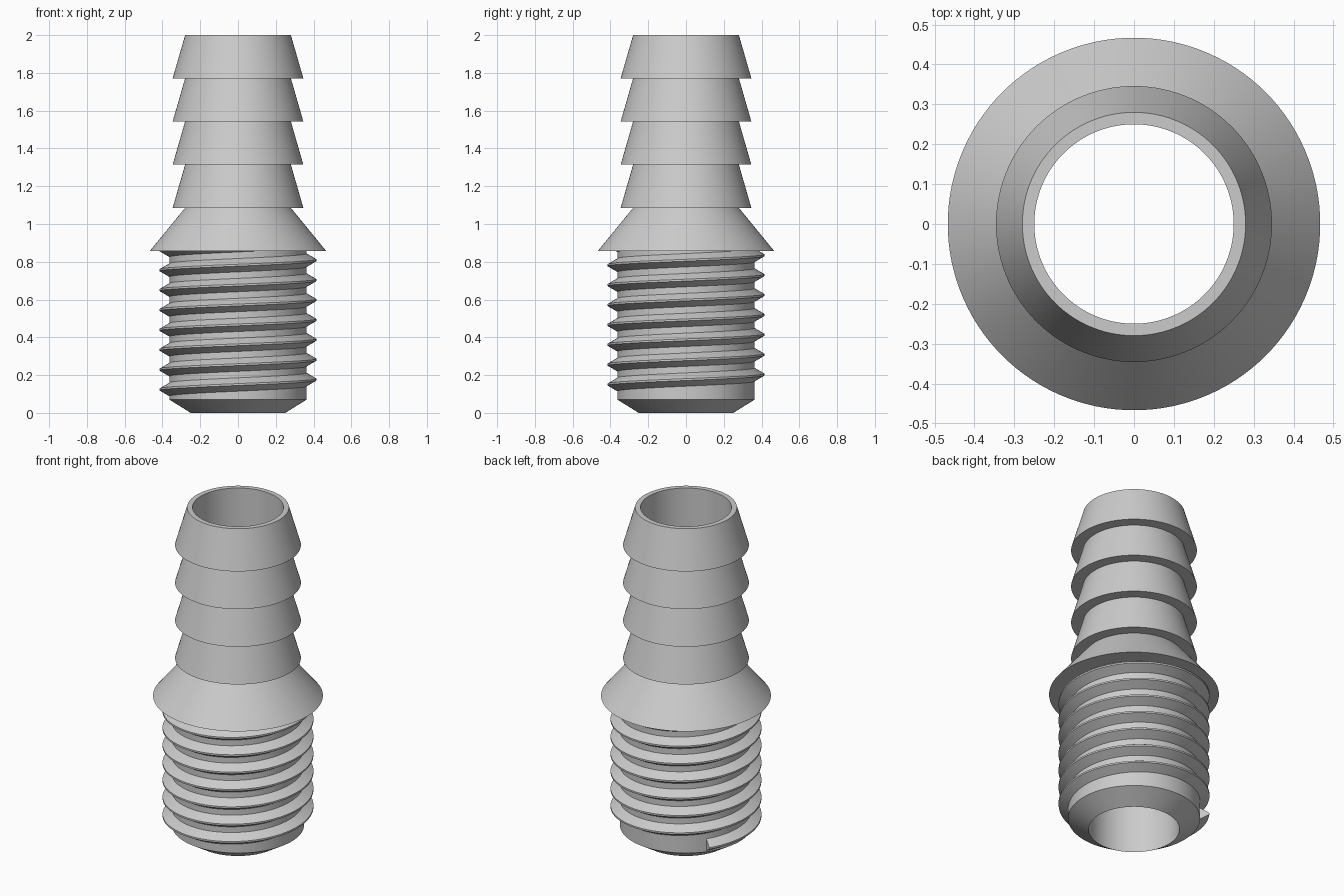
import bpy
import bmesh
from math import sin, cos, radians

cube = bpy.data.objects.get("Cube")
if cube:
    bpy.data.objects.remove(cube, do_unlink=True)

SEGMENTS = 120
BORE, CORE, CREST = 0.25, 0.363, 0.415      # radii
COLLAR_Z, TOP_Z, BARBS = 0.857, 2.0, 4

grey = bpy.data.materials.new("light grey")
grey.use_nodes = True
colour = (0.6, 0.6, 0.6, 1)
grey.diffuse_color = colour
grey.node_tree.nodes["Principled BSDF"].inputs["Base Color"].default_value = colour


def loft(name, rings, closed):
    """Skin a row of equal closed sections; join the ends or cap them."""
    bm = bmesh.new()
    loops = [[bm.verts.new(p) for p in ring] for ring in rings]
    pairs = list(zip(loops, loops[1:]))
    if closed:
        pairs.append((loops[-1], loops[0]))
    else:
        bm.faces.new(loops[0])
        bm.faces.new(loops[-1])
    for a, b in pairs:
        for i in range(len(a)):
            j = (i + 1) % len(a)
            bm.faces.new((a[i], a[j], b[j], b[i]))
    bmesh.ops.recalc_face_normals(bm, faces=bm.faces)
    mesh = bpy.data.meshes.new(name)
    bm.to_mesh(mesh)
    bm.free()
    mesh.materials.append(grey)
    obj = bpy.data.objects.new(name, mesh)
    bpy.context.collection.objects.link(obj)
    bpy.ops.object.select_all(action='DESELECT')
    obj.select_set(True)
    bpy.context.view_layer.objects.active = obj
    bpy.ops.object.shade_smooth_by_angle(angle=radians(20))
    return obj


def section(profile, degrees, lift=0.0):
    a = radians(degrees)
    return [(r * cos(a), r * sin(a), z + lift) for r, z in profile]


# Hollow body: chamfered foot, threaded core, flared collar, stacked barbs
step = (TOP_Z - COLLAR_Z) / (BARBS + 1)
profile = [(BORE, 0), (CORE, 0.07), (CORE, COLLAR_Z), (0.467, COLLAR_Z)]
for i in range(1, BARBS + 1):
    z = COLLAR_Z + i * step
    profile += [(0.28, z), (0.346, z)]
profile += [(0.28, TOP_Z), (BORE, TOP_Z)]
loft("fitting_body",
     [section(profile, 360 * i / SEGMENTS) for i in range(SEGMENTS)], True)

# Right-handed thread, running up into the collar
PITCH, START, START_Z, END_Z = 0.1053, 143, 0.113, 0.892
ridge = [(0.35, -0.043), (CREST, -0.005), (CREST, 0.005), (0.35, 0.043)]
count = int((END_Z - START_Z) / PITCH * SEGMENTS)
loft("screw_thread",
     [section(ridge, START + 360 * i / SEGMENTS, START_Z + PITCH * i / SEGMENTS)
      for i in range(count + 1)], False)
